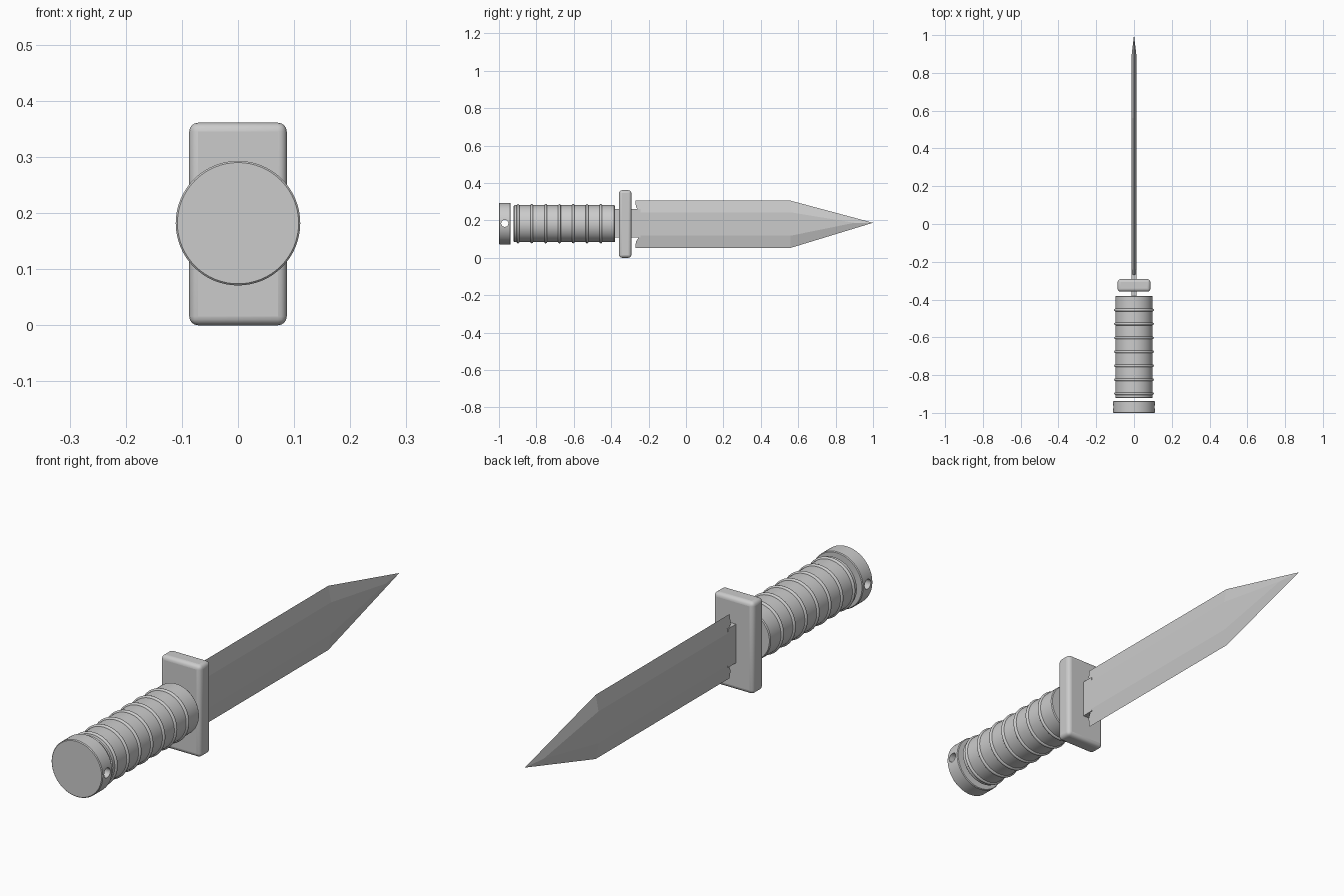
import bpy, bmesh, math

if "Cube" in bpy.data.objects:
    bpy.data.objects.remove(bpy.data.objects["Cube"])

ZC = 0.182  # height of the handle axis


def lathe(name, profile, segs=64):
    """Revolve (y, radius) points around the handle axis."""
    bm = bmesh.new()
    rings = []
    for y, r in profile:
        rings.append([bm.verts.new((r * math.cos(2 * math.pi * i / segs), y,
                                    ZC + r * math.sin(2 * math.pi * i / segs)))
                      for i in range(segs)])
    for a, b in zip(rings, rings[1:]):
        for i in range(segs):
            j = (i + 1) % segs
            bm.faces.new((a[i], a[j], b[j], b[i]))
    bm.faces.new(rings[0])
    bm.faces.new(rings[-1])
    return finish(name, bm, True)


def finish(name, bm, smooth=False):
    bmesh.ops.recalc_face_normals(bm, faces=bm.faces)
    me = bpy.data.meshes.new(name)
    bm.to_mesh(me)
    bm.free()
    ob = bpy.data.objects.new(name, me)
    bpy.context.collection.objects.link(ob)
    if smooth:
        shade(ob)
    return ob


def shade(ob):
    bpy.ops.object.select_all(action='DESELECT')
    ob.select_set(True)
    bpy.context.view_layer.objects.active = ob
    bpy.ops.object.shade_smooth_by_angle(angle=math.radians(35))


def box(name, x, y0, y1, z0, z1, bevel=0):
    bpy.ops.mesh.primitive_cube_add(size=1, location=(0, (y0 + y1) / 2, (z0 + z1) / 2))
    ob = bpy.context.object
    ob.name = name
    ob.scale = (2 * x, y1 - y0, z1 - z0)
    bpy.ops.object.transform_apply(location=False, rotation=False, scale=True)
    if bevel:
        m = ob.modifiers.new("round", 'BEVEL')
        m.width, m.segments = bevel, 4
        shade(ob)
    return ob


# Pommel with a lanyard hole running side to side
pommel = lathe("pommel", [(-1.0, 0.108), (-0.997, 0.111), (-0.940, 0.111), (-0.937, 0.108)])
bpy.ops.mesh.primitive_cylinder_add(vertices=32, radius=0.019, depth=0.4,
                                    location=(0, -0.969, ZC + 0.002),
                                    rotation=(0, math.pi / 2, 0))
cutter = bpy.context.object
cutter.name = "lanyard_hole_cutter"
cutter.hide_render = True
cutter.hide_set(True)
cut = pommel.modifiers.new("hole", 'BOOLEAN')
cut.object, cut.operation, cut.solver = cutter, 'DIFFERENCE', 'EXACT'

# Grip and its raised rings
lathe("grip", [(-0.921, 0.096), (-0.918, 0.099), (-0.384, 0.099), (-0.380, 0.096)])
for k in range(7):
    bpy.ops.mesh.primitive_torus_add(major_radius=0.0975, minor_radius=0.0075,
                                     major_segments=64, minor_segments=12,
                                     location=(0, -0.898 + 0.0738 * k, ZC),
                                     rotation=(math.pi / 2, 0, 0))
    bpy.context.object.name = f"grip_ring_{k + 1}"
    shade(bpy.context.object)

# Guard and flat tang
box("guard", 0.087, -0.358, -0.292, 0.0, 0.361, bevel=0.016)
box("tang", 0.0125, -0.45, -0.243, 0.108, 0.260)

# Blade: flat centre, bevelled edges, one ridge running to the tip
W = 0.012
bm = bmesh.new()
tip = bm.verts.new((0, 1.0, 0.187))
peak = {s: bm.verts.new((s * W, 0.90, 0.187)) for s in (-1, 1)}
ridges = {}
heels = []
for edge_z, ridge_z, mid_z in ((0.305, 0.243, 0.272), (0.053, 0.118, 0.086)):
    t = (edge_z - mid_z) / (edge_z - ridge_z)
    e0 = bm.verts.new((0, -0.27, edge_z))
    e1 = bm.verts.new((0, 0.56, edge_z))
    heel = {0: e0}
    for s in (-1, 1):
        mid = bm.verts.new((s * W * t, -0.268, mid_z))
        r0 = bm.verts.new((s * W, -0.246, ridge_z))
        r1 = bm.verts.new((s * W, 0.56, ridge_z))
        bm.faces.new((e0, mid, r0, r1, e1))
        bm.faces.new((e1, r1, peak[s], tip))
        ridges.setdefault(s, []).append((r0, r1))
        heel[s] = (mid, r0)
    bm.faces.new((e0, heel[-1][0], heel[1][0]))
    bm.faces.new((heel[-1][0], heel[-1][1], heel[1][1], heel[1][0]))
    heels.append(heel)
for s in (-1, 1):
    (a0, a1), (b0, b1) = ridges[s]
    bm.faces.new((a0, a1, b1, b0))
    bm.faces.new((a1, peak[s], b1))
bm.faces.new((heels[0][-1][1], heels[0][1][1], heels[1][1][1], heels[1][-1][1]))
finish("blade", bm)
